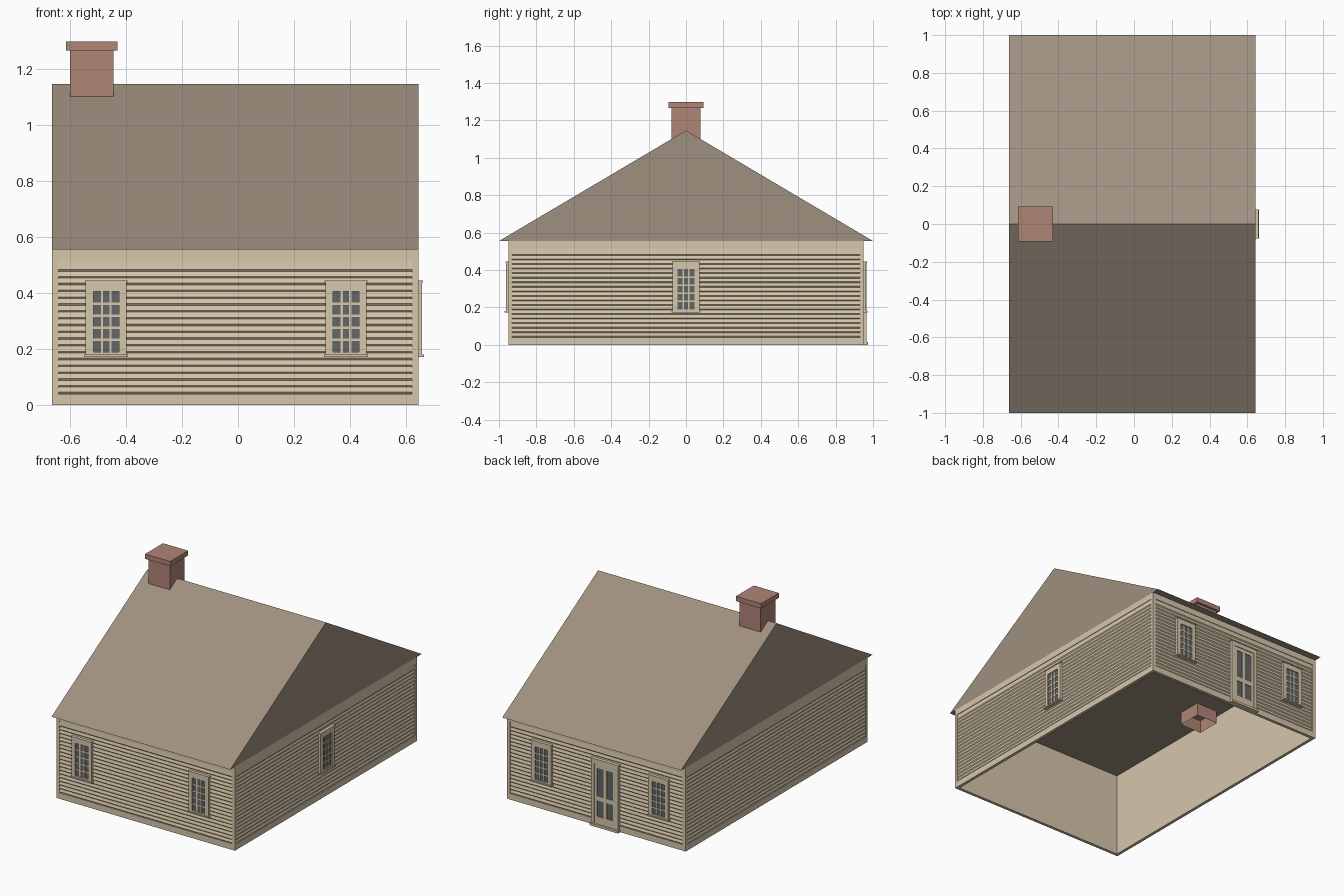
import bpy, bmesh, math
from mathutils import Matrix, Vector

cube = bpy.data.objects.get("Cube")
if cube:
    bpy.data.objects.remove(cube, do_unlink=True)


def material(name, rgb):
    lin = [((c / 255 + 0.055) / 1.055) ** 2.4 for c in rgb] + [1.0]
    m = bpy.data.materials.new(name)
    m.use_nodes = True
    m.diffuse_color = lin
    m.node_tree.nodes["Principled BSDF"].inputs["Base Color"].default_value = lin
    return m


BEIGE = material("beige_paint", (214, 199, 171))
BROWN = material("brown_roof", (159, 144, 128))
BRICK = material("red_brick", (176, 133, 118))
GLASS = material("dark_glass", (98, 103, 105))


def finish(name, bm, mat, matrix=Matrix()):
    bmesh.ops.recalc_face_normals(bm, faces=bm.faces)
    mesh = bpy.data.meshes.new(name)
    bm.to_mesh(mesh)
    bm.free()
    mesh.materials.append(mat)
    ob = bpy.data.objects.new(name, mesh)
    ob.matrix_world = matrix
    bpy.context.collection.objects.link(ob)
    return ob


def boxes(name, mat, matrix, specs):
    """Each spec is left, right, inner, outer, bottom, top; outward is local -y."""
    bm = bmesh.new()
    for x0, x1, i, o, z0, z1 in specs:
        size = Matrix.Diagonal((x1 - x0, o - i, z1 - z0, 1))
        centre = Matrix.Translation(((x0 + x1) / 2, -(i + o) / 2, (z0 + z1) / 2))
        bmesh.ops.create_cube(bm, size=1, matrix=centre @ size)
    return finish(name, bm, mat, matrix)


def extrude_profile(name, mat, matrix, points, x0, x1):
    """Extrude a closed outline of (y, z) points along x."""
    bm = bmesh.new()
    face = bm.faces.new([bm.verts.new((x0, y, z)) for y, z in points])
    ext = bmesh.ops.extrude_face_region(bm, geom=[face])
    verts = [g for g in ext["geom"] if isinstance(g, bmesh.types.BMVert)]
    bmesh.ops.translate(bm, vec=(x1 - x0, 0, 0), verts=verts)
    return finish(name, bm, mat, matrix)


WALL_TOP, PANEL_LOW, PANEL_TOP = 0.555, 0.04, 0.515
COURSES, PITCH = 19, 0.0243


def wall(side, matrix, half, panel):
    # frame boards around the recessed siding
    frame = [(-half, half, -0.02, 0, 0, PANEL_LOW),
             (-half, half, -0.02, 0, PANEL_TOP, WALL_TOP)]
    if panel < half:
        frame += [(-half, -panel, -0.02, 0, PANEL_LOW, PANEL_TOP),
                  (panel, half, -0.02, 0, PANEL_LOW, PANEL_TOP)]
    boxes(side + "_wall_frame", BEIGE, matrix, frame)
    # lapped clapboards with an undercut lower edge
    outline = [(0.02, PANEL_LOW)]
    for k in range(COURSES):
        z = PANEL_LOW + k * PITCH
        outline += [(0.006, z), (0.001, z + 0.006)]
    outline += [(0.004, PANEL_TOP), (0.02, PANEL_TOP)]
    extrude_profile(side + "_siding", BEIGE, matrix, outline, -panel, panel)


def window(name, matrix, u):
    m = matrix @ Matrix.Translation((u, 0, 0))
    w, gw, low, g0, g1, top = 0.073, 0.046, 0.18, 0.19, 0.405, 0.438
    # casing, head cap and sill
    boxes(name + "_casing", BEIGE, m, [
        (-w, -gw, -0.01, 0.013, low, top), (gw, w, -0.01, 0.013, low, top),
        (-gw, gw, -0.01, 0.013, g1, top), (-gw, gw, -0.01, 0.013, low, g0),
        (-w - 0.003, w + 0.003, -0.01, 0.016, top, 0.445),
        (-w - 0.005, w + 0.005, -0.01, 0.02, 0.172, low)])
    boxes(name + "_glass", GLASS, m, [(-gw, gw, -0.002, 0.005, g0, g1)])
    # glazing bars: three panes across, five high
    bars = []
    for k in (1, 2):
        x = -gw + 2 * gw * k / 3
        bars.append((x - 0.004, x + 0.004, 0.004, 0.009, g0, g1))
    for k in range(1, 5):
        z = g0 + (g1 - g0) * k / 5
        bars.append((-gw, gw, 0.004, 0.009, z - 0.004, z + 0.004))
    boxes(name + "_bars", BEIGE, m, bars)


def door(name, matrix, u):
    m = matrix @ Matrix.Translation((u, 0, 0))
    w, d, top, head = 0.1, 0.078, 0.41, 0.438
    # casing, head cap and threshold
    boxes(name + "_casing", BEIGE, m, [
        (-w, -d, -0.01, 0.015, 0, head), (d, w, -0.01, 0.015, 0, head),
        (-d, d, -0.01, 0.015, top, head),
        (-w - 0.004, w + 0.004, -0.01, 0.018, head, 0.445),
        (-w - 0.005, w + 0.005, -0.01, 0.024, 0, 0.015)])
    boxes(name + "_glass", GLASS, m, [(-d, d, -0.002, 0.005, 0.015, top)])
    # stiles and rails around the four lights
    rails = [(x - 0.01, x + 0.01, 0.004, 0.01, 0.015, top) for x in (-0.068, 0, 0.068)]
    rails += [(-d, d, 0.004, 0.01, a, b)
              for a, b in ((0.015, 0.065), (0.17, 0.2), (0.385, top))]
    boxes(name + "_rails", BEIGE, m, rails)


# walls: local front turned around the house centre
CENTRE = Matrix.Translation((-0.01, 0, 0))


def facing(degrees, distance):
    return (CENTRE @ Matrix.Rotation(math.radians(degrees), 4, "Z")
            @ Matrix.Translation((0, -distance, 0)))


HX, HY = 0.653, 0.95
front, left, back, right = (facing(a, d) for a, d in
                            ((0, HY), (90, HX), (180, HY), (270, HX)))
wall("front", front, HX, 0.63)
wall("back", back, HX, 0.63)
wall("left", left, 0.93, 0.93)
wall("right", right, 0.93, 0.93)

window("front_window_right", front, -0.46)
window("front_window_left", front, 0.395)
window("back_window_right", back, 0.46)
window("back_window_left", back, -0.395)
window("left_window", left, 0)
door("back_door", back, 0.07)

# roof: solid prism, its underside is the ceiling
extrude_profile("roof", BROWN, CENTRE,
                [(-1, WALL_TOP), (1, WALL_TOP), (0, 1.146)], -HX, HX)

# chimney: open-bottomed stack reaching below the ceiling, with a cap
stack_at = Matrix.Translation((-0.522, 0, 0))
stack = boxes("chimney_stack", BRICK, stack_at,
              [(-0.078, 0.078, -0.078, 0.078, 0.47, 1.27)])
bm = bmesh.new()
bm.from_mesh(stack.data)
bm.normal_update()
bmesh.ops.delete(bm, geom=[f for f in bm.faces if f.normal.z < -0.9],
                 context="FACES_ONLY")
bm.to_mesh(stack.data)
bm.free()
boxes("chimney_cap", BRICK, stack_at,
      [(-0.092, 0.092, -0.093, 0.093, 1.265, 1.297)])
